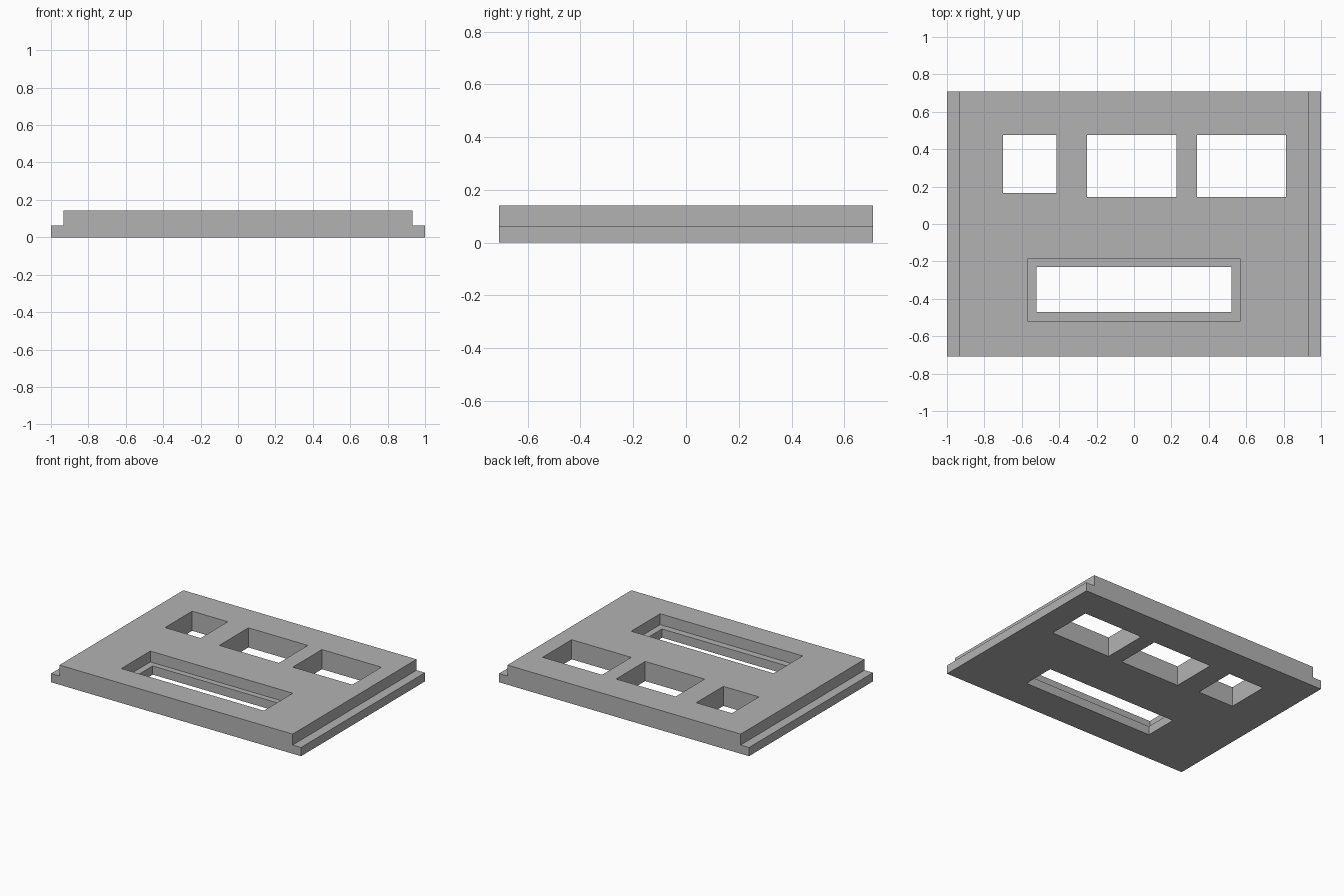
import bpy
import bmesh
from mathutils import Matrix, Vector

cube = bpy.data.objects.get("Cube")
if cube:
    bpy.data.objects.remove(cube, do_unlink=True)

HALF_DEPTH = 0.708
TOP = 0.142
LEDGE = 0.063

grey = bpy.data.materials.new("plain grey")
colour = (0.45, 0.45, 0.45, 1)
grey.use_nodes = True
grey.diffuse_color = colour
grey.node_tree.nodes["Principled BSDF"].inputs["Base Color"].default_value = colour


def add_object(name, bm):
    bmesh.ops.recalc_face_normals(bm, faces=bm.faces)
    mesh = bpy.data.meshes.new(name)
    bm.to_mesh(mesh)
    bm.free()
    mesh.materials.append(grey)
    obj = bpy.data.objects.new(name, mesh)
    bpy.context.collection.objects.link(obj)
    return obj


def cut_box(target, name, x0, x1, y0, y1, z0, z1):
    """Cut a box-shaped opening out of the target."""
    bm = bmesh.new()
    size = Matrix.Diagonal((x1 - x0, y1 - y0, z1 - z0, 1))
    centre = Vector((x0 + x1, y0 + y1, z0 + z1)) / 2
    bmesh.ops.create_cube(bm, size=1, matrix=Matrix.Translation(centre) @ size)
    cutter = add_object(name + "_cutter", bm)
    cutter.hide_render = True
    cutter.hide_viewport = True
    cutter.display_type = 'WIRE'
    mod = target.modifiers.new(name, 'BOOLEAN')
    mod.operation = 'DIFFERENCE'
    mod.solver = 'EXACT'
    mod.object = cutter
    return cutter


# Panel: stepped cross-section with a low lip on each side, extruded in depth
half = [(1, 0), (1, LEDGE), (0.933, LEDGE), (0.933, TOP)]
profile = half + [(-x, z) for x, z in reversed(half)]
bm = bmesh.new()
face = bm.faces.new([bm.verts.new((x, -HALF_DEPTH, z)) for x, z in profile])
extruded = bmesh.ops.extrude_face_region(bm, geom=[face])["geom"]
verts = [v for v in extruded if isinstance(v, bmesh.types.BMVert)]
bmesh.ops.translate(bm, verts=verts, vec=(0, 2 * HALF_DEPTH, 0))
panel = add_object("panel", bm)

# Openings: three windows, then the long slot with its shallow recess
openings = [
    ("small_window", -0.70, -0.415, 0.166, 0.476, -0.1, 0.3),
    ("middle_window", -0.25, 0.226, 0.144, 0.476, -0.1, 0.3),
    ("side_window", 0.338, 0.814, 0.144, 0.476, -0.1, 0.3),
    ("slot", -0.522, 0.522, -0.471, -0.229, -0.1, 0.3),
    ("slot_recess", -0.57, 0.57, -0.519, -0.188, LEDGE, 0.3),
]
cutters = [cut_box(panel, *opening) for opening in openings]

# Apply the cuts and discard the cutters
bpy.context.view_layer.update()
graph = bpy.context.evaluated_depsgraph_get()
result = bpy.data.meshes.new_from_object(panel.evaluated_get(graph))
panel.modifiers.clear()
panel.data = result
panel.data.materials.clear()
panel.data.materials.append(grey)
for poly in panel.data.polygons:
    poly.material_index = 0
for cutter in cutters:
    bpy.data.objects.remove(cutter, do_unlink=True)
